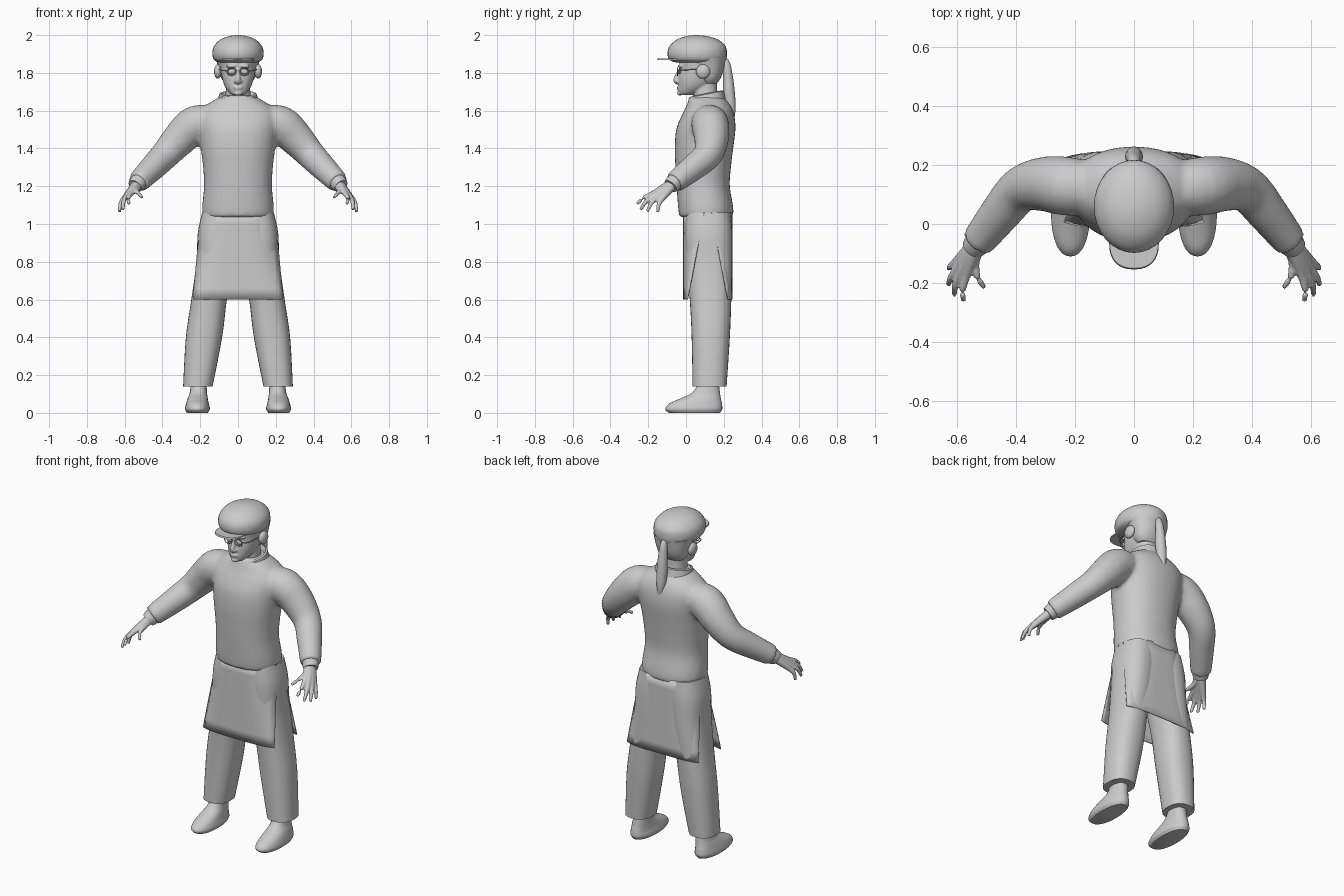
import bpy, bmesh, math
from mathutils import Vector

cube = bpy.data.objects.get("Cube")
if cube:
    bpy.data.objects.remove(cube)

GREY = (0.6, 0.6, 0.6, 1)
clay = bpy.data.materials.new("light grey")
clay.use_nodes = True
clay.diffuse_color = GREY
clay.node_tree.nodes["Principled BSDF"].inputs["Base Color"].default_value = GREY


def resample(rows, steps):
    """Catmull-Rom interpolation of equal-length tuples."""
    out, last = [], len(rows) - 1
    for i in range(last):
        a, b, c, d = (rows[min(max(i + j, 0), last)] for j in (-1, 0, 1, 2))
        for s in range(steps):
            t = s / steps
            out.append(tuple(q + 0.5 * t * (r - p + t * (2 * p - 5 * q + 4 * r - w + t * (3 * (q - r) + w - p)))
                             for p, q, r, w in zip(a, b, c, d)))
    return out + [rows[-1]]


def skin(bm, rings):
    """Bridge rings of points and cap both ends."""
    loops = [[bm.verts.new(p) for p in ring] for ring in rings]
    n = len(loops[0])
    for a, b in zip(loops, loops[1:]):
        for i in range(n):
            j = (i + 1) % n
            bm.faces.new((a[i], a[j], b[j], b[i]))
    bm.faces.new(loops[0][::-1])
    bm.faces.new(loops[-1])


def stack(bm, rows, steps=4, n=32, power=0.9, tilt=0.0):
    """Horizontal sections: (z, centre x, half width, front y, back y)."""
    rings = []
    for z, cx, rx, y0, y1 in resample(rows, steps):
        ring = []
        for i in range(n):
            c, s = math.cos(math.tau * i / n), math.sin(math.tau * i / n)
            x = cx + rx * math.copysign(abs(c) ** power, c)
            y = (y0 + y1) / 2 + (y1 - y0) / 2 * math.copysign(abs(s) ** power, s)
            ring.append((x, y, z + tilt * (y - 0.1)))
        rings.append(ring)
    skin(bm, rings)


def tube(bm, pts, steps=4, n=20, side=1):
    """Round sections along a path: (x, y, z, radius)."""
    pts = resample([(side * x, y, z, r) for x, y, z, r in pts], steps)
    cs = [Vector(p[:3]) for p in pts]
    rings = []
    for i, c in enumerate(cs):
        t = (cs[min(i + 1, len(cs) - 1)] - cs[max(i - 1, 0)]).normalized()
        ref = Vector((0, 1, 0)) if abs(t.y) < 0.8 else Vector((0, 0, 1))
        u = t.cross(ref).normalized()
        v = t.cross(u)
        rings.append([c + pts[i][3] * (u * math.cos(math.tau * k / n) + v * math.sin(math.tau * k / n))
                      for k in range(n)])
    skin(bm, rings)


def blob(bm, at, size):
    made = bmesh.ops.create_uvsphere(bm, u_segments=20, v_segments=12, radius=1)["verts"]
    for v in made:
        v.co = Vector(at) + Vector([a * b for a, b in zip(v.co, size)])


def finish(name, bm, mirror=False, voxel=0, smooth=0, thick=0):
    bmesh.ops.recalc_face_normals(bm, faces=bm.faces)
    me = bpy.data.meshes.new(name)
    bm.to_mesh(me)
    bm.free()
    me.materials.append(clay)
    ob = bpy.data.objects.new(name, me)
    bpy.context.collection.objects.link(ob)
    bpy.ops.object.select_all(action="DESELECT")
    ob.select_set(True)
    bpy.context.view_layer.objects.active = ob
    bpy.ops.object.shade_smooth_by_angle(angle=math.radians(45))
    if mirror:
        ob.modifiers.new("mirror", "MIRROR").use_mirror_merge = False
    if thick:
        mod = ob.modifiers.new("cloth", "SOLIDIFY")
        mod.thickness = thick
        mod.offset = 0
    if voxel:
        mod = ob.modifiers.new("blend", "REMESH")
        mod.mode = "VOXEL"
        mod.voxel_size = voxel
        mod.use_smooth_shade = True
    if smooth:
        mod = ob.modifiers.new("soften", "SMOOTH")
        mod.iterations = smooth
    return ob


# Shirt: torso and both sleeves blended together
bm = bmesh.new()
stack(bm, [(1.035, 0, .187, -.035, .25), (1.09, 0, .19, -.042, .25), (1.2, 0, .18, -.05, .232),
           (1.3, 0, .185, -.056, .238), (1.4, 0, .197, -.06, .25), (1.5, 0, .21, -.052, .262),
           (1.57, 0, .215, -.025, .257), (1.62, 0, .18, 0, .24), (1.66, 0, .12, .015, .21),
           (1.68, 0, .085, .03, .19)])
for side in (1, -1):
    tube(bm, [(.14, .12, 1.54, .09), (.23, .128, 1.525, .1), (.31, .135, 1.45, .092),
              (.385, .115, 1.367, .078), (.45, .04, 1.3, .07), (.53, -.062, 1.22, .058)], side=side)
finish("shirt", bm, voxel=.012, smooth=6)

# Shirt collar: standing ring, higher at the back
bm = bmesh.new()
stack(bm, [(1.635, 0, .115, .0, .21), (1.66, 0, .106, .01, .205), (1.685, 0, .1, .015, .2),
           (1.69, 0, .09, .025, .19), (1.65, 0, .075, .04, .175)], steps=1, tilt=.2)
finish("collar", bm)

# Inner cuffs at the wrists
bm = bmesh.new()
tube(bm, [(.515, -.045, 1.235, .047), (.535, -.07, 1.212, .045), (.545, -.082, 1.2, .04)], steps=1)
finish("inner_cuffs", bm, mirror=True)

# Hands: each finger runs from the wrist through its knuckle to the tip
bm = bmesh.new()
WRIST = (.525, -.055, 1.225)
FINGERS = [((.600, -.125, 1.135), (.627, -.150, 1.062)), ((.598, -.150, 1.142), (.628, -.205, 1.066)),
           ((.588, -.170, 1.150), (.608, -.240, 1.076)), ((.568, -.175, 1.160), (.577, -.260, 1.106)),
           ((.538, -.130, 1.178), (.507, -.215, 1.140))]
for knuckle, tip in FINGERS:
    w, k, t = Vector(WRIST), Vector(knuckle), Vector(tip)
    arch = Vector((.008, -.006, .006))
    tube(bm, [(*w, .026), (*w.lerp(k, .5), .022), (*k, .015), (*(k.lerp(t, .5) + arch), .0115), (*t, .008)],
         steps=3, n=12)
finish("hands", bm, mirror=True, voxel=.005, smooth=2)

# Trousers
bm = bmesh.new()
stack(bm, [(.14, .2125, .078, .035, .215), (.4, .18, .096, .03, .232), (.6, .153, .094, .02, .24),
           (.8, .122, .098, .002, .245), (.95, .105, .108, -.006, .245), (1.06, .09, .1, .0, .235)],
      power=.85)
finish("trousers", bm, mirror=True)

# Shoes
bm = bmesh.new()
stack(bm, [(0, .215, .055, -.09, .18), (.02, .215, .066, -.11, .192), (.05, .215, .06, -.088, .19),
           (.078, .213, .053, -.025, .184), (.105, .21, .046, .03, .18), (.15, .208, .042, .06, .175),
           (.2, .208, .042, .06, .175)])
finish("shoes", bm, mirror=True)

# Apron: bowed front and back panels, open at the sides
def panel(name, y_mid, sign, top):
    bm = bmesh.new()
    cols, grid = 16, []
    for r in range(9):
        f = r / 8
        half = .188 + .05 * f ** .8
        row = []
        for i in range(cols + 1):
            u = 2 * i / cols - 1
            bow = (.09 * (1 - f) + .02) * u ** 4
            row.append(bm.verts.new((half * u, y_mid + sign * bow, top + (.6 - top) * f)))
        grid.append(row)
    for a, b in zip(grid, grid[1:]):
        for i in range(cols):
            bm.faces.new((a[i], a[i + 1], b[i + 1], b[i]))
    finish(name, bm, thick=.006)


panel("apron_front", -.012, 1, 1.06)
panel("apron_back", .242, -1, 1.06)

# Head and neck with nose, brow, lips and chin
bm = bmesh.new()
stack(bm, [(1.64, 0, .07, .045, .17), (1.72, 0, .064, .035, .165), (1.79, 0, .064, .035, .165)])
stack(bm, [(1.682, 0, .03, -.03, .02), (1.7, 0, .05, -.04, .08), (1.73, 0, .07, -.041, .13),
           (1.77, 0, .084, -.04, .17), (1.82, 0, .092, -.033, .19), (1.88, 0, .095, -.035, .2),
           (1.94, 0, .07, .0, .17)])
tube(bm, [(0, -.03, 1.82, .009), (0, -.045, 1.79, .011), (0, -.053, 1.76, .014), (0, -.042, 1.748, .012)])
for at, size in [((0, -.04, 1.724), (.026, .01, .006)), ((0, -.038, 1.713), (.022, .01, .006)),
                 ((0, -.034, 1.692), (.022, .014, .012))]:
    blob(bm, at, size)
for side in (1, -1):
    blob(bm, (side * .014, -.045, 1.755), (.009, .01, .008))
    blob(bm, (side * .034, -.028, 1.836), (.03, .016, .009))
finish("head", bm, voxel=.005, smooth=3)

# Glasses: two round rims, bridge and side arms
bm = bmesh.new()
for side in (1, -1):
    rim = [(side * .034 + .024 * math.cos(math.tau * i / 20), -.045, 1.807 + .02 * math.sin(math.tau * i / 20), .003)
           for i in range(21)]
    tube(bm, rim, steps=1, n=6)
    blob(bm, (side * .034, -.036, 1.807), (.019, .008, .014))
    tube(bm, [(.057, -.043, 1.81, .003), (.09, -.01, 1.815, .003), (.1, .09, 1.82, .003)], n=6, side=side)
tube(bm, [(-.01, -.046, 1.81, .003), (.01, -.046, 1.81, .003)], steps=1, n=6)
finish("glasses", bm)

# Ears and hair
bm = bmesh.new()
blob(bm, (.107, .09, 1.807), (.02, .037, .038))
finish("ears", bm, mirror=True)
bm = bmesh.new()
stack(bm, [(1.745, 0, .068, .08, .165), (1.77, 0, .088, .06, .182), (1.81, 0, .1, .04, .198),
           (1.88, 0, .118, .01, .21)])
finish("hair", bm)
bm = bmesh.new()
tube(bm, [(0, .2, 1.885, .008), (0, .213, 1.85, .02), (0, .222, 1.78, .026), (0, .228, 1.7, .03),
          (0, .237, 1.62, .026), (0, .245, 1.56, .012), (0, .247, 1.545, .002)])
finish("ponytail", bm)

# Cap and its brim
bm = bmesh.new()
stack(bm, [(1.855, 0, .1, -.05, .2), (1.868, 0, .126, -.086, .212), (1.9, 0, .136, -.098, .217),
           (1.94, 0, .128, -.088, .21), (1.975, 0, .095, -.05, .172), (1.994, 0, .05, .0, .115),
           (2.0, 0, .008, .04, .06)], power=1)
finish("cap", bm)
bm = bmesh.new()
stack(bm, [(1.862, 0, .084, -.154, .02), (1.87, 0, .082, -.15, .02)], steps=1, power=.85, tilt=-.03)
finish("brim", bm)
